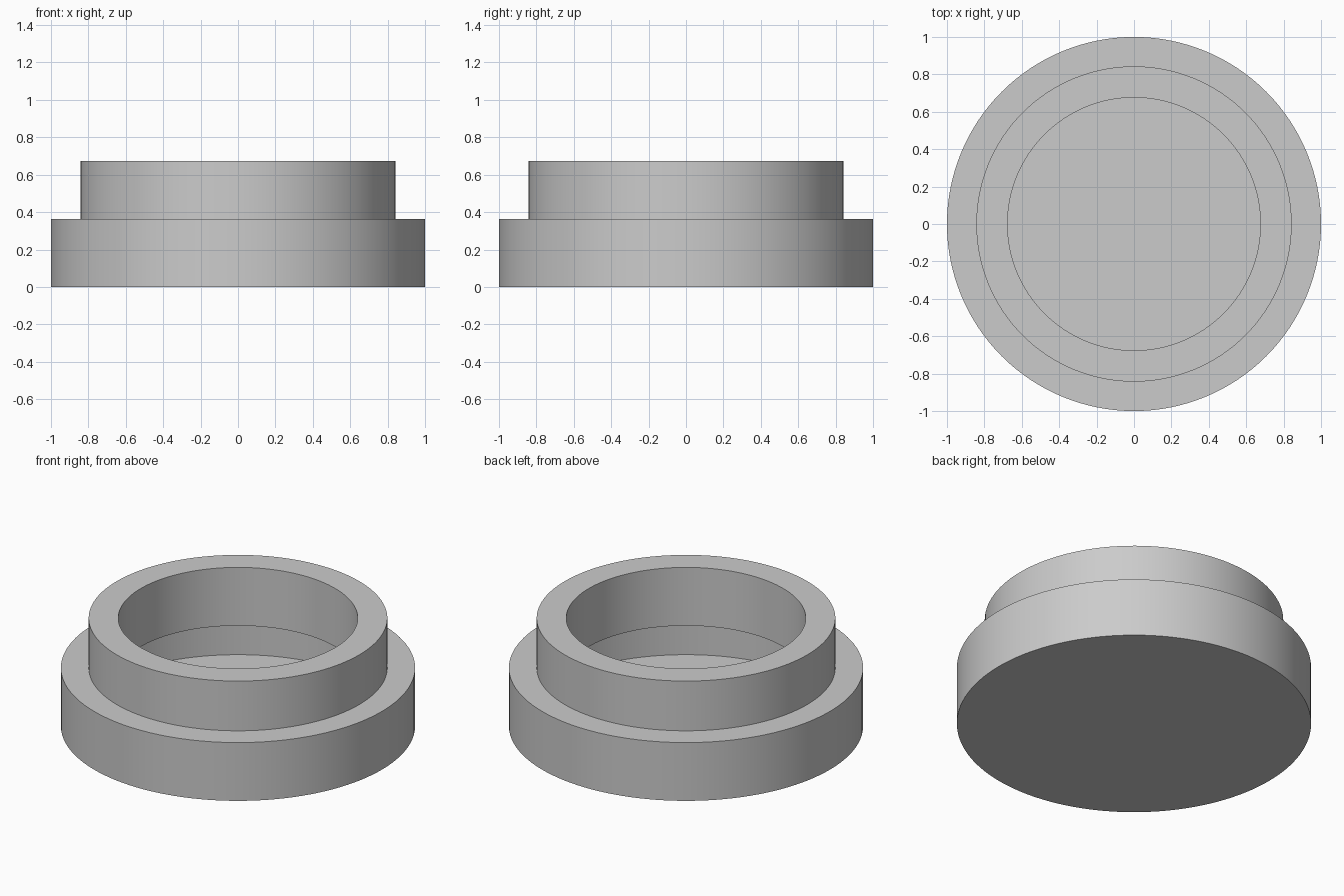
import bpy, bmesh, math

SEGMENTS = 128

cube = bpy.data.objects.get("Cube")
if cube:
    bpy.data.objects.remove(cube, do_unlink=True)

grey = bpy.data.materials.new("plain_grey")
grey.use_nodes = True
colour = (0.6, 0.6, 0.6, 1)
grey.diffuse_color = colour
grey.node_tree.nodes["Principled BSDF"].inputs["Base Color"].default_value = colour


def lathe(name, profile):
    """Turn (radius, z) points round z and cap both ends with flat discs."""
    bm = bmesh.new()
    rings = []
    for r, z in profile:
        ring = []
        for i in range(SEGMENTS):
            a = math.tau * i / SEGMENTS
            ring.append(bm.verts.new((r * math.cos(a), r * math.sin(a), z)))
        rings.append(ring)
    for low, high in zip(rings, rings[1:]):
        for i in range(SEGMENTS):
            j = (i + 1) % SEGMENTS
            bm.faces.new((low[i], low[j], high[j], high[i]))
    bm.faces.new(rings[0][::-1])
    bm.faces.new(rings[-1])
    bmesh.ops.recalc_face_normals(bm, faces=bm.faces)
    mesh = bpy.data.meshes.new(name)
    bm.to_mesh(mesh)
    bm.free()
    mesh.materials.append(grey)
    obj = bpy.data.objects.new(name, mesh)
    bpy.context.collection.objects.link(obj)
    bpy.ops.object.select_all(action="DESELECT")
    obj.select_set(True)
    bpy.context.view_layer.objects.active = obj
    bpy.ops.object.shade_smooth_by_angle(angle=math.radians(30))
    return obj


# Wide thin-walled base, narrower collar, bore, then the wide chamber and its floor
lathe("stepped_cup", [
    (1.0, 0.0), (1.0, 0.363),
    (0.843, 0.363), (0.843, 0.673),
    (0.676, 0.673), (0.676, 0.31),
    (0.947, 0.31), (0.947, 0.003),
])
